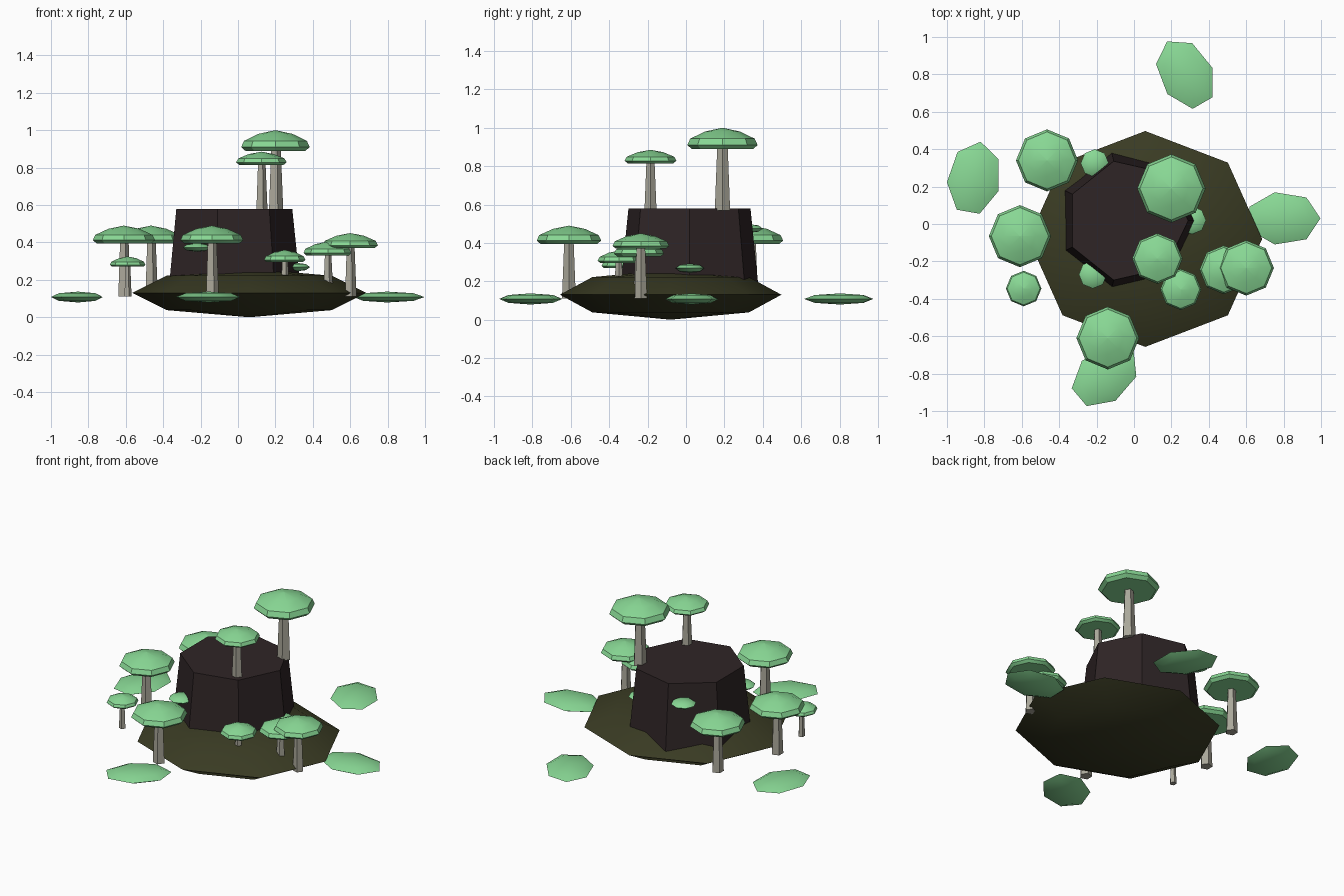
import bpy, bmesh, math
from mathutils import Matrix

if "Cube" in bpy.data.objects:
    bpy.data.objects.remove(bpy.data.objects["Cube"])


def material(name, rgb):
    m = bpy.data.materials.new(name)
    m.diffuse_color = (*rgb, 1)
    m.use_nodes = True
    m.node_tree.nodes["Principled BSDF"].inputs["Base Color"].default_value = m.diffuse_color
    return m


STUMP = material("dark bark", (0.028, 0.018, 0.019))
MOSS = material("dark moss", (0.042, 0.044, 0.017))
LEAF = material("mint green", (0.25, 0.69, 0.30))
TRUNK = material("pale grey wood", (0.40, 0.385, 0.32))


def finish(bm, name, mat, smooth=None):
    bmesh.ops.recalc_face_normals(bm, faces=bm.faces)
    me = bpy.data.meshes.new(name)
    bm.to_mesh(me)
    bm.free()
    me.materials.append(mat)
    ob = bpy.data.objects.new(name, me)
    bpy.context.collection.objects.link(ob)
    if smooth:
        bpy.ops.object.select_all(action='DESELECT')
        ob.select_set(True)
        bpy.context.view_layer.objects.active = ob
        bpy.ops.object.shade_smooth_by_angle(angle=math.radians(smooth))
    return ob


def blob(name, mat, loc, size, sides, turn=0, smooth=60):
    """Low-poly squashed ball."""
    bm = bmesh.new()
    bmesh.ops.create_uvsphere(bm, u_segments=sides, v_segments=4, radius=1)
    # put the first corner exactly on the local +x axis
    c = max((v.co for v in bm.verts if abs(v.co.z) < 1e-4), key=lambda p: p.x)
    bm.transform(Matrix.Rotation(-math.atan2(c.y, c.x), 4, 'Z'))
    bm.transform(Matrix.Translation(loc) @ Matrix.Rotation(math.radians(turn), 4, 'Z')
                 @ Matrix.Diagonal((*size, 1)))
    return finish(bm, name, mat, smooth)


def lathe(name, mat, x, y, profile, sides, turn=0, smooth=None):
    """Faceted turned shape from (radius, z) rings, capped at both ends."""
    bm = bmesh.new()
    rings = []
    for r, z in profile:
        rings.append([bm.verts.new((x + r * math.cos(turn + math.tau * i / sides),
                                    y + r * math.sin(turn + math.tau * i / sides), z))
                      for i in range(sides)])
    for a, b in zip(rings, rings[1:]):
        for i in range(sides):
            j = (i + 1) % sides
            bm.faces.new((a[i], a[j], b[j], b[i]))
    bm.faces.new(rings[0])
    bm.faces.new(rings[-1])
    bmesh.ops.remove_doubles(bm, verts=bm.verts, dist=1e-5)
    return finish(bm, name, mat, smooth)


# mossy mound and the big seven-sided stump
blob("mound", MOSS, (0.06, -0.08, 0.13), (0.625, 0.577, 0.13), 8, smooth=80)
lathe("stump", STUMP, -0.036, 0.018, [(0.373, 0.13), (0.326, 0.58)], 7)

# umbrella trees: x, y, cap radius, trunk base, cap bottom, cap top, trunk radius
trees = [
    (0.20, 0.19, 0.183, 0.57, 0.890, 1.000, 0.042),
    (0.125, -0.185, 0.135, 0.57, 0.815, 0.885, 0.033),
    (-0.465, 0.34, 0.166, 0.11, 0.395, 0.490, 0.037),
    (-0.61, -0.065, 0.166, 0.11, 0.395, 0.490, 0.037),
    (-0.59, -0.345, 0.095, 0.11, 0.270, 0.325, 0.021),
    (-0.14, -0.61, 0.168, 0.11, 0.395, 0.490, 0.038),
    (0.48, -0.245, 0.130, 0.18, 0.330, 0.405, 0.027),
    (0.60, -0.235, 0.148, 0.11, 0.370, 0.450, 0.034),
    (0.25, -0.35, 0.110, 0.18, 0.295, 0.360, 0.024),
]
for n, (x, y, r, base, lo, hi, t) in enumerate(trees, 1):
    h = hi - lo
    lathe(f"tree_trunk_{n}", TRUNK, x, y, [(t, base), (t * 0.65, lo + h * 0.4)], 5)
    lathe(f"tree_cap_{n}", LEAF, x, y,
          [(r * 0.88, lo), (r, lo + h * 0.18), (r * 0.92, lo + h * 0.48),
           (r * 0.5, lo + h * 0.82), (0.0001 * r, hi)], 8, smooth=30)

# shelf fungi growing out of the stump
for n, (x, y, z) in enumerate([(-0.21, 0.325, 0.475), (0.31, 0.02, 0.268),
                               (-0.22, -0.27, 0.373)], 1):
    blob(f"shelf_fungus_{n}", LEAF, (x, y, z), (0.075, 0.075, 0.023), 8)

# floating leaf pads around the mound, each turned 40 degrees further
pads = [(0.797, 0.03), (-0.155, -0.81), (-0.855, 0.243), (0.277, 0.803)]
for n, (x, y) in enumerate(pads):
    blob(f"leaf_pad_{n + 1}", LEAF, (x, y, 0.108), (0.2, 0.143, 0.029), 7, turn=40 * n)
